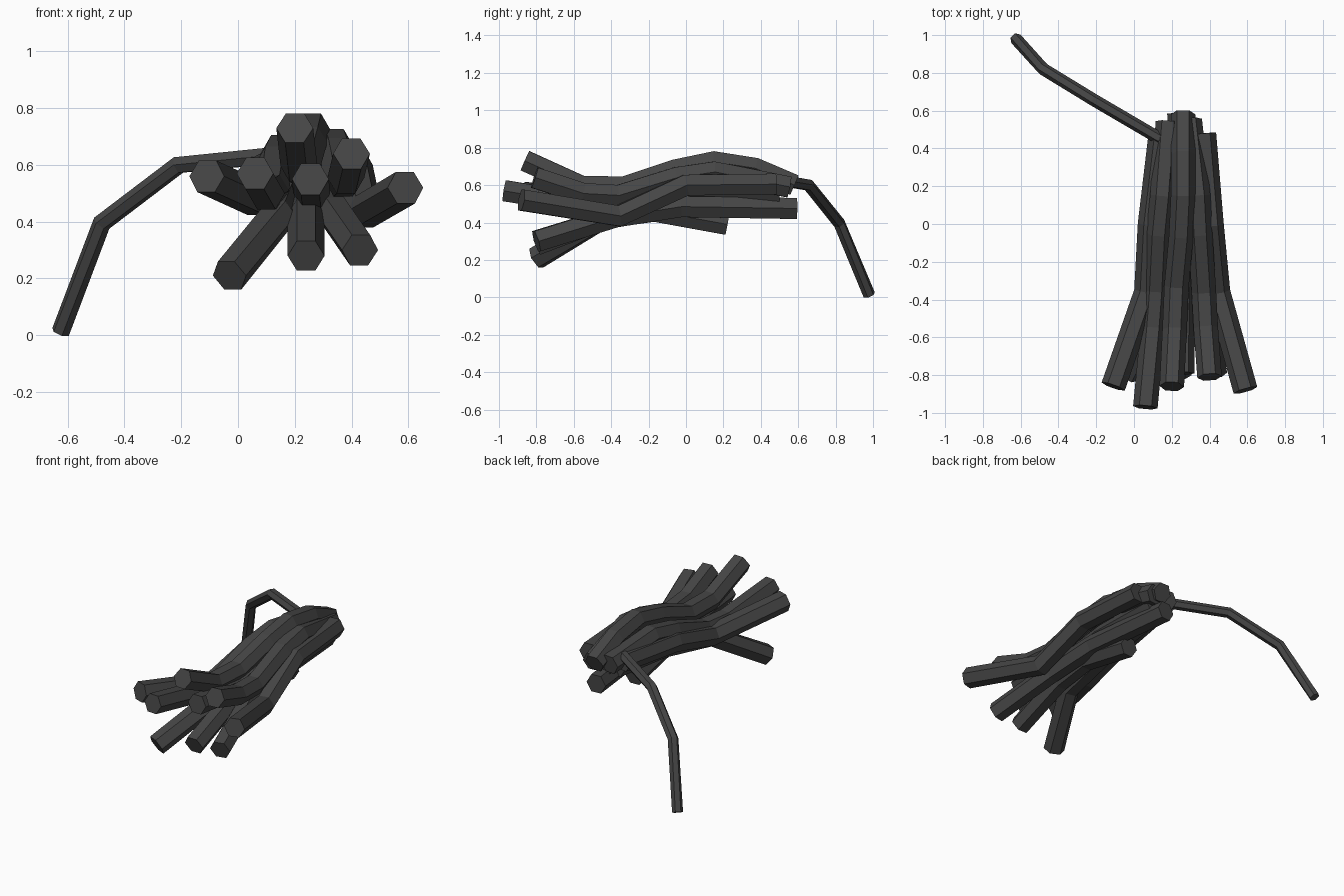
import bpy, bmesh, math
from mathutils import Vector

if "Cube" in bpy.data.objects:
    bpy.data.objects.remove(bpy.data.objects["Cube"])

def tube(name, pts, r):
    """Sweep a flat-sided hexagon along a bent path, mitred at each bend, capped."""
    pts = [Vector(p) for p in pts]
    bm = bmesh.new()
    rings = []
    for i, p in enumerate(pts):
        a = (p - pts[i - 1]).normalized() if i else None
        b = (pts[i + 1] - p).normalized() if i < len(pts) - 1 else None
        t = ((a or b) + (b or a)).normalized()
        side = t.cross(Vector((0, 0, 1))).normalized()
        up = side.cross(t)
        rings.append([bm.verts.new(p + r * (math.cos(k * math.pi / 3) * side
                                            + math.sin(k * math.pi / 3) * up)) for k in range(6)])
    for u, v in zip(rings, rings[1:]):
        for k in range(6):
            bm.faces.new((u[k], u[(k + 1) % 6], v[(k + 1) % 6], v[k]))
    bm.faces.new(rings[0])
    bm.faces.new(rings[-1])
    bmesh.ops.recalc_face_normals(bm, faces=bm.faces)
    me = bpy.data.meshes.new(name)
    bm.to_mesh(me)
    bm.free()
    me.materials.append(mat)
    bpy.context.collection.objects.link(bpy.data.objects.new(name, me))

mat = bpy.data.materials.new("charcoal")
mat.diffuse_color = (0.06, 0.06, 0.06, 1)
mat.use_nodes = True
mat.node_tree.nodes["Principled BSDF"].inputs["Base Color"].default_value = mat.diffuse_color

# bundle of thick strands, fanned out at the front
strands = {
    "strand_top": [(.2, -.86, .73), (.215, -.56, .595), (.225, -.33, .59), (.25, -.06, .68),
                   (.26, .15, .725), (.26, .37, .69), (.26, .58, .6)],
    "strand_left_inner": [(.06, -.97, .57), (.1, -.55, .5), (.115, -.35, .51), (.13, -.05, .61),
                          (.15, .15, .65), (.18, .54, .6)],
    "strand_left_outer": [(-.11, -.86, .56), (.065, -.36, .48), (.085, 0, .57), (.14, .46, .6)],
    "strand_centre": [(.255, -.79, .55), (.26, -.36, .5), (.25, 0, .56), (.25, .5, .55)],
    "strand_right_outer": [(.59, -.88, .52), (.445, -.36, .435), (.41, 0, .6), (.37, .48, .605)],
    "strand_right_inner": [(.4, -.81, .64), (.38, -.55, .555), (.37, -.36, .545), (.35, -.05, .64),
                           (.34, .15, .67), (.295, .55, .59)],
    "strand_low_right": [(.43, -.8, .3), (.34, -.38, .43), (.3, -.03, .485), (.24, .59, .475)],
    "strand_low_centre": [(.24, -.8, .28), (.24, -.42, .425), (.24, -.17, .46), (.225, .22, .39)],
    "strand_low_left": [(-.03, -.8, .21), (.14, -.45, .42), (.17, 0, .51), (.21, .42, .53)],
}
for name, path in strands.items():
    tube(name, path, .065)

# thin tail drooping to the ground
tube("tail", [(.14, .45, .635), (-.21, .655, .6), (-.48, .82, .395), (-.625, .98, .012)], .033)
